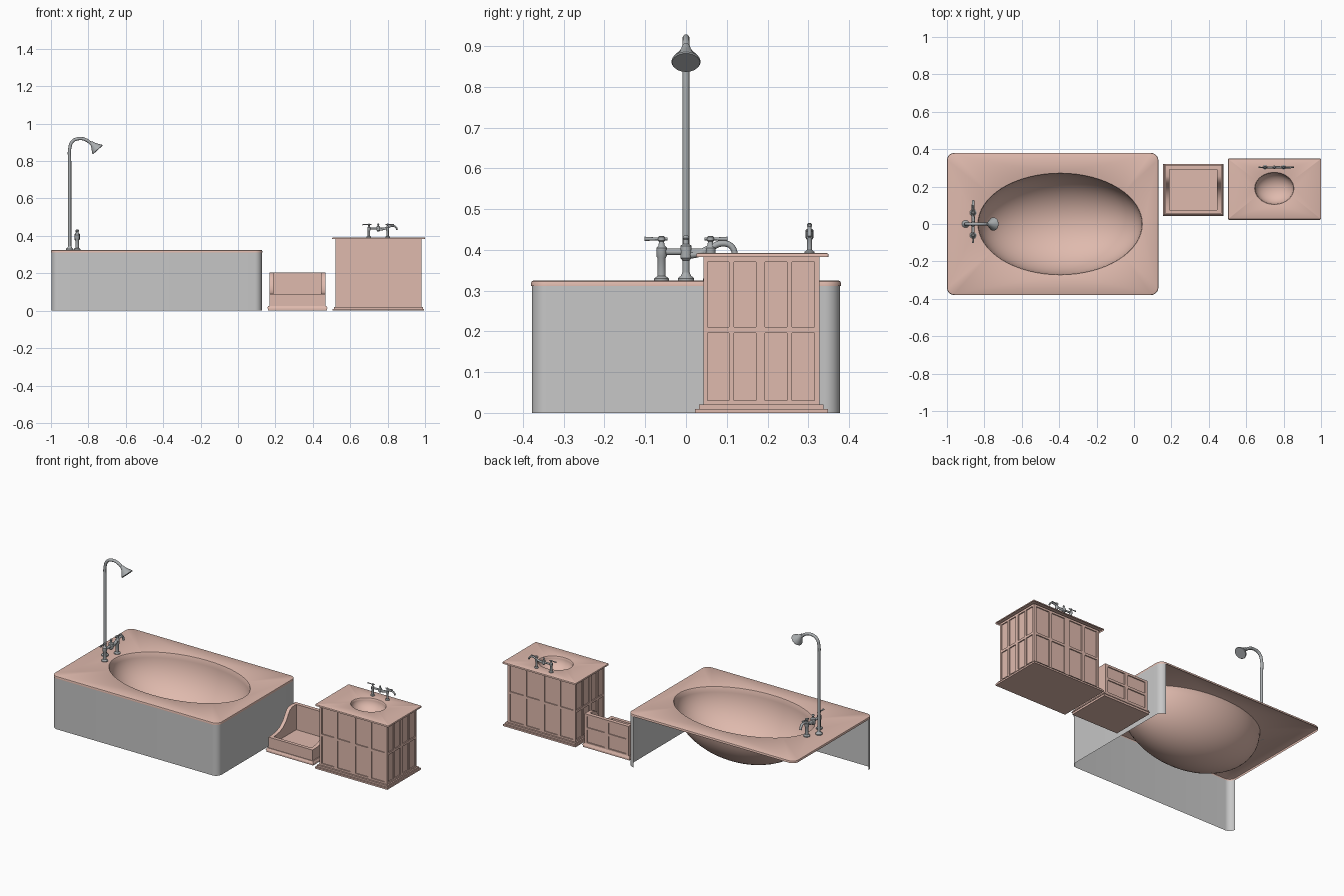
import bpy, bmesh, math
from mathutils import Vector

if "Cube" in bpy.data.objects:
    bpy.data.objects.remove(bpy.data.objects["Cube"])


def material(name, rgb):
    m = bpy.data.materials.new(name)
    m.diffuse_color = (*rgb, 1)
    m.use_nodes = True
    m.node_tree.nodes["Principled BSDF"].inputs["Base Color"].default_value = m.diffuse_color
    return m


PINK = material("pink enamel", (0.74, 0.49, 0.42))
GREY = material("grey panel", (0.57, 0.57, 0.57))
METAL = material("brushed metal", (0.40, 0.42, 0.43))


def finish(name, mesh, mat, angle=35):
    mesh.name = name
    mesh.materials.clear()
    mesh.materials.append(mat)
    for p in mesh.polygons:
        p.use_smooth = True
    mesh.set_sharp_from_angle(angle=math.radians(angle))
    ob = bpy.data.objects.new(name, mesh)
    bpy.context.collection.objects.link(ob)
    return ob


def from_bm(name, bm, mat, recalc=True):
    if recalc:
        bmesh.ops.recalc_face_normals(bm, faces=bm.faces[:])
    me = bpy.data.meshes.new(name)
    bm.to_mesh(me)
    bm.free()
    return finish(name, me, mat)


def add_box(bm, x0, x1, y0, y1, z0, z1, flare=0, open_top=False):
    def ring(z, f):
        return [bm.verts.new(p) for p in ((x0 - f, y0 - f, z), (x1 + f, y0 - f, z),
                                          (x1 + f, y1 + f, z), (x0 - f, y1 + f, z))]
    a, b = ring(z0, flare), ring(z1, 0)
    bm.faces.new(a[::-1])
    if not open_top:
        bm.faces.new(b)
    for i in range(4):
        j = (i + 1) % 4
        bm.faces.new((a[i], a[j], b[j], b[i]))


def boxes(name, specs, mat=PINK):
    bm = bmesh.new()
    for s in specs:
        add_box(bm, *s)
    return from_bm(name, bm, mat)


def rounded_rect(x0, x1, y0, y1, r, n=8):
    pts = []
    for k, (cx, cy) in enumerate(((x0 + r, y0 + r), (x1 - r, y0 + r),
                                  (x1 - r, y1 - r), (x0 + r, y1 - r))):
        for i in range(n + 1):
            a = math.pi * (1 + k / 2 + i / n / 2)
            pts.append((cx + r * math.cos(a), cy + r * math.sin(a)))
    return pts


def bridge(bm, a, b):
    for i in range(len(a)):
        j = (i + 1) % len(a)
        bm.faces.new((a[i], a[j], b[j], b[i]))


def deck(name, rect, r, top, drop, centre, radii, depth, lip):
    """Flat top with rolled edge and an oval bowl sunk into it."""
    bm = bmesh.new()
    x0, x1, y0, y1 = rect
    rings = []
    for inset, dz in ((0, drop), (0, drop * 0.4), (drop * 0.12, drop * 0.15), (drop * 0.4, 0)):
        rings.append([bm.verts.new((x, y, top - dz)) for x, y in
                      rounded_rect(x0 + inset, x1 - inset, y0 + inset, y1 - inset, r - inset)])
    for a, b in zip(rings, rings[1:]):
        bridge(bm, a, b)
    n, m = 64, 16
    rows = [(1, 0), (lip + (1 - lip) * 0.4, 0.0015)]
    rows += [(lip * math.cos(p), 0.006 + (depth - 0.006) * math.sin(p))
             for p in (i / m * math.pi / 2 for i in range(m))]
    bowl = [[bm.verts.new((centre[0] + radii[0] * s * math.cos(2 * math.pi * i / n),
                           centre[1] + radii[1] * s * math.sin(2 * math.pi * i / n), top - d))
             for i in range(n)] for s, d in rows]
    for a, b in zip(bowl, bowl[1:]):
        bridge(bm, a, b)
    end = bm.verts.new((centre[0], centre[1], top - depth))
    for i in range(n):
        bm.faces.new((bowl[-1][i], bowl[-1][(i + 1) % n], end))
    edges = [bm.edges.get((l[i], l[(i + 1) % len(l)]))
             for l in (rings[-1], bowl[0]) for i in range(len(l))]
    bmesh.ops.triangle_fill(bm, use_beauty=True, edges=edges, normal=(0, 0, 1))
    bmesh.ops.recalc_face_normals(bm, faces=bm.faces[:])
    if max(bm.faces, key=lambda f: f.calc_center_median().z).normal.z < 0:
        bmesh.ops.reverse_faces(bm, faces=bm.faces[:])
    return from_bm(name, bm, PINK, recalc=False)


def lathe(name, profile, loc, axis=(0, 0, 1), mat=METAL, n=20):
    bm = bmesh.new()
    q = Vector((0, 0, 1)).rotation_difference(Vector(axis).normalized())
    rings = [[bm.verts.new(Vector(loc) + q @ Vector((r * math.cos(2 * math.pi * i / n),
                                                     r * math.sin(2 * math.pi * i / n), h)))
              for i in range(n)] for r, h in profile]
    for a, b in zip(rings, rings[1:]):
        bridge(bm, a, b)
    bm.faces.new(rings[0][::-1])
    bm.faces.new(rings[-1])
    return from_bm(name, bm, mat)


def tube(name, pts, radius, radii=None):
    cu = bpy.data.curves.new(name, 'CURVE')
    cu.dimensions = '3D'
    cu.bevel_depth, cu.bevel_resolution, cu.resolution_u = radius, 4, 6
    cu.use_fill_caps = True
    sp = cu.splines.new('BEZIER')
    sp.bezier_points.add(len(pts) - 1)
    for i, (b, p) in enumerate(zip(sp.bezier_points, pts)):
        b.co = p
        b.handle_left_type = b.handle_right_type = 'AUTO'
        b.radius = radii[i] if radii else 1
    ob = bpy.data.objects.new(name, cu)
    bpy.context.collection.objects.link(ob)
    bpy.context.view_layer.update()
    me = bpy.data.meshes.new_from_object(ob.evaluated_get(bpy.context.evaluated_depsgraph_get()))
    bpy.data.objects.remove(ob)
    return finish(name, me, METAL)


def faucet(name, origin, u_dir, v_dir, su, s):
    """Bridge tap: two lever valves joined by a bar, with a curved spout."""
    U, V, O = Vector(u_dir) * su, Vector(v_dir) * s, Vector(origin)

    def P(u, v, h):
        return O + U * u + V * v + Vector((0, 0, h * s))
    post = [(.018, 0), (.018, .005), (.010, .011), (.010, .055), (.013, .060), (.013, .080),
            (.008, .085), (.006, .095), (.009, .098), (.009, .106), (.005, .109)]
    post = [(r * s, h * s) for r, h in post]
    for side, k in (("left", -1), ("right", 1)):
        lathe(f"{name}_{side}_valve", post, P(.06 * k, 0, 0))
        tube(f"{name}_{side}_lever", [P(.045 * k, 0, .102), P(.075 * k, 0, .102), P(.102 * k, 0, .102)],
             .0045 * s, [.8, .8, 1.2])
    tube(f"{name}_bar", [P(-.06, 0, .07), P(.06, 0, .07)], .008 * s)
    lathe(f"{name}_body", [(r * s, h * s) for r, h in
          ((.008, .048), (.014, .055), (.014, .085), (.007, .09), (.006, .1), (.009, .104), (.005, .11))],
          P(0, 0, 0))
    tube(f"{name}_spout", [P(0, 0, .062), P(.03, 0, .066), P(.06, 0, .08), P(.09, 0, .091),
                           P(.112, 0, .083), P(.122, 0, .06)], .008 * s, [1.2, 1.1, 1, 1, .9, .9])


def panelled_sides(rect, z0, z1, stiles, rails, sides, t=.006):
    """Proud stiles and rails (as fractions) around a recessed core."""
    x0, x1, y0, y1 = rect
    out = []
    for s in sides:
        along_x = s in ("front", "back")
        a, b = (x0, x1) if along_x else (y0, y1)
        n0 = {"front": y0, "back": y1 - t, "left": x0, "right": x1 - t}[s]
        parts = [(a + (b - a) * f, a + (b - a) * g, z0, z1) for f, g in stiles]
        parts += [(a, b, z0 + (z1 - z0) * f, z0 + (z1 - z0) * g) for f, g in rails]
        for p, q, zl, zh in parts:
            out.append((p, q, n0, n0 + t, zl, zh) if along_x else (n0, n0 + t, p, q, zl, zh))
    return out


# Bathtub: deck with bowl, and apron round the front and right sides only
deck("bathtub_deck", (-1, .13, -.38, .38), .04, .325, .014, (-.395, 0), (.445, .275), .285, .98)
bm = bmesh.new()
path = rounded_rect(-.998, .128, -.378, .378, .038)[:27]
low, high = [[bm.verts.new((x, y, z)) for x, y in path] for z in (0, .315)]
for i in range(len(path) - 1):
    bm.faces.new((low[i], low[i + 1], high[i + 1], high[i]))
from_bm("bathtub_apron", bm, GREY, recalc=False)

# Tub tap and shower
faucet("tub_tap", (-.86, 0, .325), (0, 1, 0), (1, 0, 0), 1, 1)
tube("shower_pipe", [(-.9, 0, .325), (-.9, 0, .6), (-.9, 0, .8), (-.9, 0, .865), (-.885, 0, .905),
                     (-.85, 0, .92), (-.81, 0, .912), (-.782, 0, .89)], .0085)
lathe("shower_flange", [(.02, 0), (.02, .005), (.012, .012), (.009, .02)], (-.9, 0, .325))
lathe("shower_head", [(.009, 0), (.012, .012), (.02, .028), (.034, .048), (.036, .053), (.034, .056)],
      (-.787, 0, .901), (.65, 0, -.72))

# Vanity: stepped plinth, panelled cabinet, top with oval basin
V = (.52, .98, .043, .327)
bm = bmesh.new()
add_box(bm, .526, .974, .049, .321, .02, .384, open_top=True)
from_bm("vanity_core", bm, PINK, recalc=False)
boxes("vanity_panel_frames", panelled_sides(
    V, .02, .383, [(0, .035), (.22, .265), (.455, .53), (.72, .765), (.96, 1)],
    [(0, .03), (.485, .525), (.965, 1)], ("front", "back", "left", "right")))
boxes("vanity_plinth", [(.505, .995, .022, .348, 0, .01), (.512, .988, .032, .338, .01, .02)])
deck("vanity_top", (.503, 1, .025, .35), .006, .392, .01, (.75, .19), (.11, .09), .075, .92)
faucet("vanity_tap", (.75, .303, .392), (1, 0, 0), (0, -1, 0), .83, .67)

# Seat box: flared plinth, curved side walls, low front, panelled tall back
boxes("seat_plinth", [(.162, .473, .05, .315, .012, .025, .006), (.16, .475, .048, .317, 0, .012)])
profile = [(.055, .02), (.055, .09), (.09, .091), (.13, .097), (.165, .112), (.195, .14),
           (.215, .172), (.232, .194), (.255, .204), (.309, .205), (.309, .02)]
for side, xa in (("left", .168), ("right", .445)):
    bm = bmesh.new()
    f = bm.faces.new([bm.verts.new((xa, y, z)) for y, z in profile])
    ext = bmesh.ops.extrude_face_region(bm, geom=[f])["geom"]
    bmesh.ops.translate(bm, vec=(.022, 0, 0), verts=[v for v in ext if isinstance(v, bmesh.types.BMVert)])
    from_bm(f"seat_{side}_wall", bm, PINK)
boxes("seat_front_wall", [(.169, .466, .054, .075, .02, .09)])
boxes("seat_back_wall", [(.169, .466, .292, .309, .02, .205)])
boxes("seat_floor", [(.185, .45, .07, .3, .02, .05)])
boxes("seat_back_frames", panelled_sides((.168, .467, .055, .315), .02, .205,
      [(0, .06), (.46, .54), (.94, 1)], [(0, .07), (.48, .56), (.93, 1)], ("back",)))
